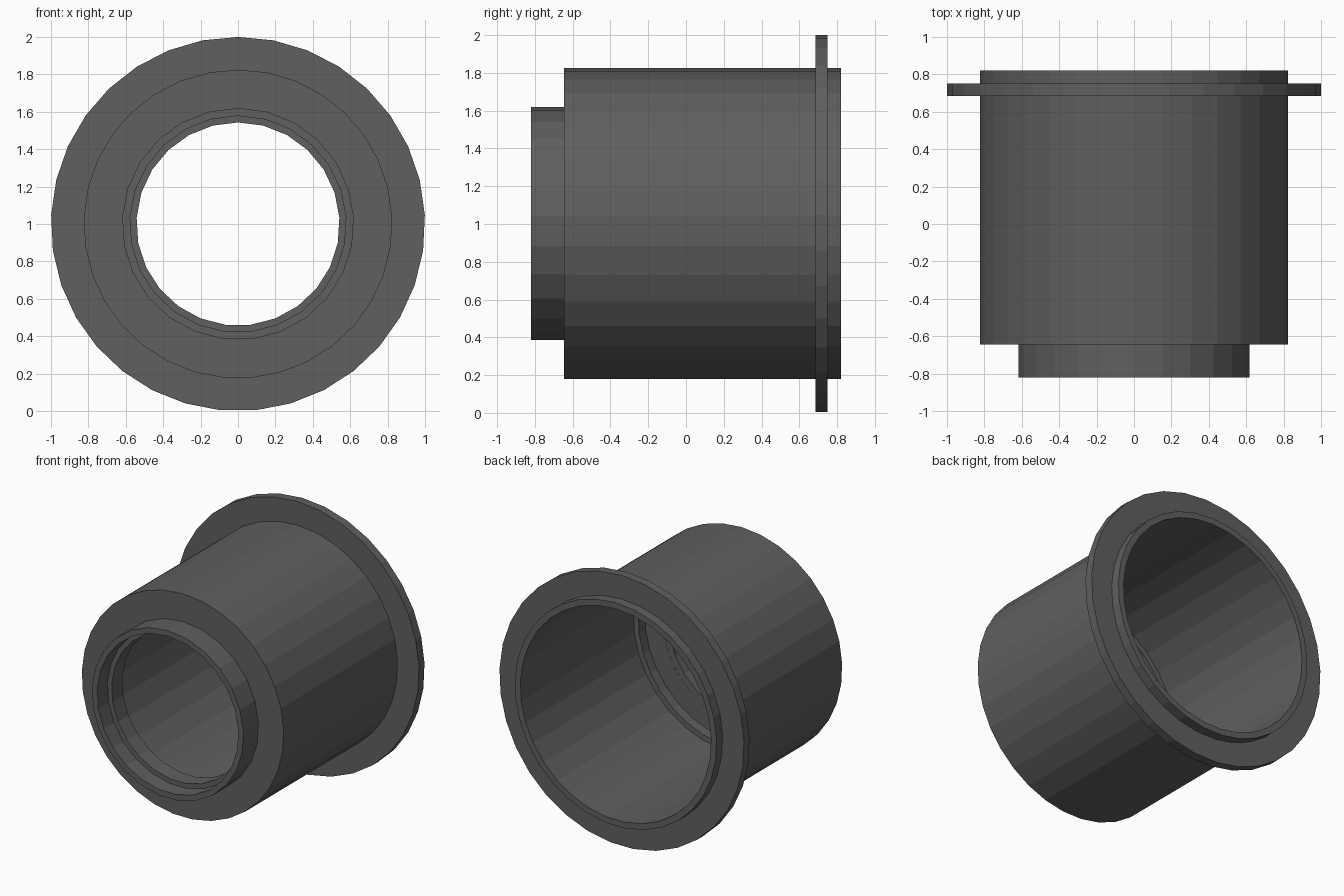
import bpy, bmesh, math

if "Cube" in bpy.data.objects:
    bpy.data.objects.remove(bpy.data.objects["Cube"])

grey = bpy.data.materials.new("dark grey")
grey.diffuse_color = (0.115, 0.115, 0.115, 1)
grey.use_nodes = True
grey.node_tree.nodes["Principled BSDF"].inputs["Base Color"].default_value = grey.diffuse_color


def lathe(name, profile, sides):
    """Spin a closed (radius, y) outline around the y axis at z = 1."""
    bm = bmesh.new()
    rings = []
    for i in range(sides):
        a = 2 * math.pi * i / sides          # first corner points straight up
        rings.append([bm.verts.new((r * math.sin(a), y, 1 + r * math.cos(a)))
                      for r, y in profile])
    n = len(profile)
    for i in range(sides):
        p, q = rings[i], rings[(i + 1) % sides]
        for k in range(n):
            m = (k + 1) % n
            bm.faces.new((p[k], p[m], q[m], q[k]))
    bmesh.ops.recalc_face_normals(bm, faces=bm.faces)
    mesh = bpy.data.meshes.new(name)
    bm.to_mesh(mesh)
    bm.free()
    mesh.materials.append(grey)
    ob = bpy.data.objects.new(name, mesh)
    bpy.context.collection.objects.link(ob)
    return ob


# Main sleeve with its flange, wide bore, small inner ledge and front wall
lathe("flanged_sleeve", [
    (0.59, -0.645), (0.825, -0.645), (0.825, 0.685), (1.0, 0.685),
    (1.0, 0.75), (0.825, 0.75), (0.825, 0.82), (0.78, 0.82),
    (0.78, -0.50), (0.74, -0.50), (0.74, -0.575), (0.59, -0.575)], 33)

# Narrow front neck with a counterbored opening
lathe("front_neck", [
    (0.62, -0.82), (0.62, -0.576), (0.543, -0.576),
    (0.543, -0.70), (0.578, -0.70), (0.578, -0.82)], 25)
